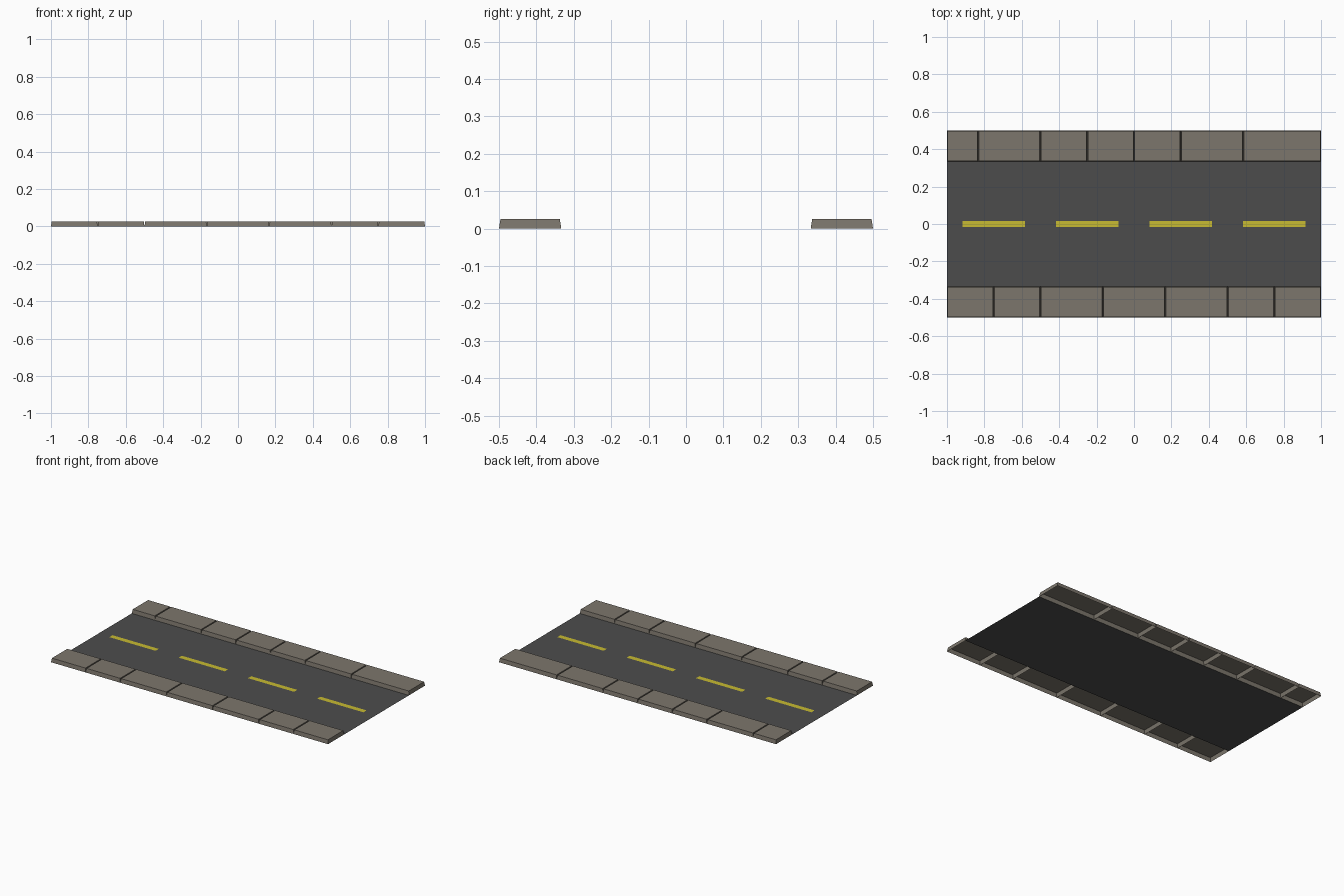
import bpy, bmesh

if "Cube" in bpy.data.objects:
    bpy.data.objects.remove(bpy.data.objects["Cube"])

ROAD_HALF, EDGE, HEIGHT, TAPER = 1 / 3, 0.5, 0.026, 0.004


def material(name, rgb):
    m = bpy.data.materials.new(name)
    m.diffuse_color = (*rgb, 1)
    m.use_nodes = True
    m.node_tree.nodes["Principled BSDF"].inputs["Base Color"].default_value = m.diffuse_color
    return m


asphalt = material("asphalt grey", (0.073, 0.073, 0.073))
stone = material("kerb stone", (0.202, 0.181, 0.150))
yellow = material("lane yellow", (0.578, 0.497, 0.032))


def rect(bm, x0, x1, y0, y1, z):
    return [bm.verts.new(p) for p in ((x0, y0, z), (x1, y0, z), (x1, y1, z), (x0, y1, z))]


def finish(bm, name, mat):
    mesh = bpy.data.meshes.new(name)
    bm.to_mesh(mesh)
    bm.free()
    mesh.materials.append(mat)
    bpy.context.collection.objects.link(bpy.data.objects.new(name, mesh))


def plate(name, x0, x1, y0, y1, z, mat):
    bm = bmesh.new()
    bm.faces.new(rect(bm, x0, x1, y0, y1, z))
    finish(bm, name, mat)


# slab with tapered sides and an open underside
def paving_stone(name, x0, x1, y0, y1):
    bm = bmesh.new()
    low = rect(bm, x0, x1, y0, y1, 0)
    top = rect(bm, x0 + TAPER, x1 - TAPER, y0 + TAPER, y1 - TAPER, HEIGHT)
    bm.faces.new(top)
    for i in range(4):
        j = (i + 1) % 4
        bm.faces.new((low[i], low[j], top[j], top[i]))
    finish(bm, name, stone)


# road surface and dashed centre line
plate("road_surface", -1, 1, -ROAD_HALF, ROAD_HALF, 0, asphalt)
for i in range(4):
    x = -0.75 + 0.5 * i
    plate(f"lane_dash_{i + 1}", x - 1 / 6, x + 1 / 6, -1 / 60, 1 / 60, 0.001, yellow)

# pavement rows, split at uneven joints
rows = {
    "front": (-EDGE, -ROAD_HALF, (-1, -0.75, -0.5, -1 / 6, 1 / 6, 0.5, 0.75, 1)),
    "back": (ROAD_HALF, EDGE, (-1, -5 / 6, -0.5, -0.25, 0, 0.25, 7 / 12, 1)),
}
for side, (y0, y1, joints) in rows.items():
    for i, (x0, x1) in enumerate(zip(joints, joints[1:])):
        paving_stone(f"{side}_paving_stone_{i + 1}", x0, x1, y0, y1)
